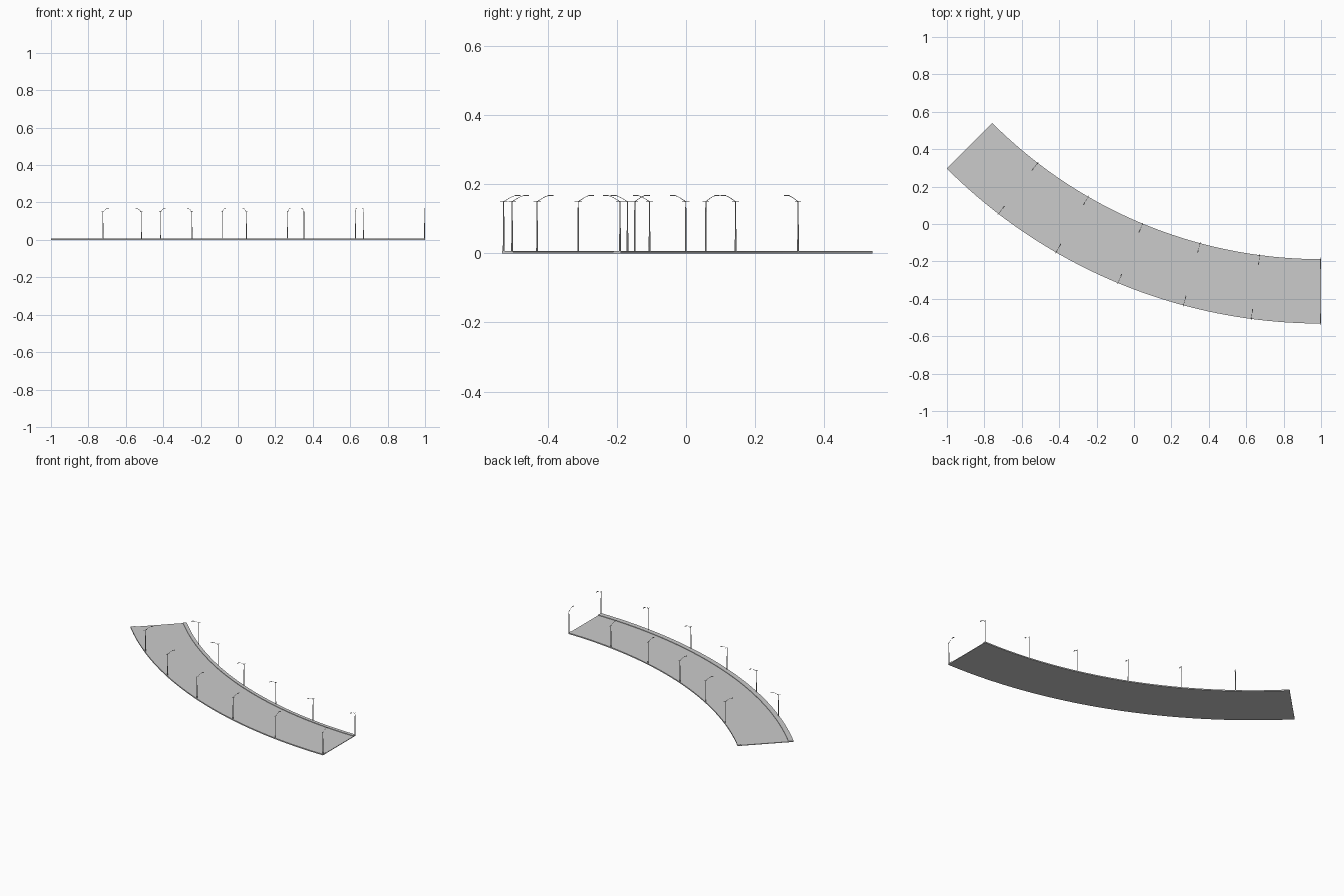
import bpy, bmesh, math
from mathutils import Matrix, Vector

if "Cube" in bpy.data.objects:
    bpy.data.objects.remove(bpy.data.objects["Cube"])

CX, CY = 0.999, 2.296          # centre of the bend
SWEEP = math.radians(45)
R_IN, R_OUT = 2.484, 2.828     # road edges
K_IN, K_OUT = 2.506, 2.797     # kerb lines
ROAD_Z, WALK_Z = 0.004, 0.0075


def on_arc(r, a, z=0.0):
    return Vector((CX - r * math.sin(a), CY - r * math.cos(a), z))


def finish(bm, name, smooth=True):
    bmesh.ops.recalc_face_normals(bm, faces=bm.faces)
    me = bpy.data.meshes.new(name)
    bm.to_mesh(me)
    bm.free()
    ob = bpy.data.objects.new(name, me)
    bpy.context.collection.objects.link(ob)
    if smooth:
        bpy.context.view_layer.objects.active = ob
        ob.select_set(True)
        bpy.ops.object.shade_smooth_by_angle(angle=math.radians(30))
        ob.select_set(False)
    return ob


def swept_slab(name, r0, r1, top, steps=48):
    bm = bmesh.new()
    rings = []
    for i in range(steps + 1):
        a = SWEEP * i / steps
        rings.append([bm.verts.new(on_arc(r, a, z))
                      for r, z in ((r0, 0), (r1, 0), (r1, top), (r0, top))])
    for p, q in zip(rings, rings[1:]):
        for k in range(4):
            n = (k + 1) % 4
            bm.faces.new((p[k], p[n], q[n], q[k]))
    bm.faces.new(rings[0])
    bm.faces.new(rings[-1])
    return finish(bm, name)


def tube(bm, pts, radii, sides=8):
    # tube in the local xz plane, arm reaches along +x
    rings = []
    for i, (p, r) in enumerate(zip(pts, radii)):
        t = Vector(pts[min(i + 1, len(pts) - 1)]) - Vector(pts[max(i - 1, 0)])
        t.normalize()
        u, v = Vector((0, 1, 0)), t.cross(Vector((0, 1, 0)))
        rings.append([bm.verts.new(Vector(p) + r * (math.cos(2 * math.pi * k / sides) * u
                                                   + math.sin(2 * math.pi * k / sides) * v))
                      for k in range(sides)])
    for p, q in zip(rings, rings[1:]):
        for k in range(sides):
            n = (k + 1) % sides
            bm.faces.new((p[k], p[n], q[n], q[k]))
    bm.faces.new(rings[0])
    bm.faces.new(rings[-1])


def lamp_mesh():
    bm = bmesh.new()
    # base and tapered pole
    tube(bm, [(0, 0, ROAD_Z), (0, 0, 0.05), (0, 0, 0.152)], [0.0027, 0.0023, 0.0014])
    # short bracket across the pole top
    tube(bm, [(-0.011, 0, 0.15), (0.011, 0, 0.15)], [0.0009, 0.0009], 6)
    # curved arm
    tube(bm, [(0, 0, 0.15), (0.010, 0, 0.156), (0.020, 0, 0.1618),
              (0.028, 0, 0.1655), (0.036, 0, 0.1675)], [0.0009] * 5, 6)
    # lamp head
    m = Matrix.Translation((0.041, 0, 0.1675)) @ Matrix.Diagonal((0.016, 0.005, 0.002, 1))
    bmesh.ops.create_cube(bm, size=1, matrix=m)
    return finish(bm, "lamp_post")


# Carriageway and raised pavements
swept_slab("carriageway", K_IN, K_OUT, ROAD_Z)
swept_slab("inner_pavement", R_IN, K_IN, WALK_Z)
swept_slab("outer_pavement", K_OUT, R_OUT, WALK_Z)

# Street lamps on both sides, arms reaching over the road
first = lamp_mesh()
mesh = first.data
bpy.data.objects.remove(first)
for side, r, turn in (("inner", R_IN + 0.003, math.pi), ("outer", R_OUT - 0.004, 0)):
    for i in range(6):
        a = SWEEP * i / 6 + 0.001
        ob = bpy.data.objects.new(f"{side}_lamp_post_{i + 1}", mesh)
        ob.location = on_arc(r, a)
        ob.rotation_euler = (0, 0, math.pi / 2 - a + turn)
        bpy.context.collection.objects.link(ob)
